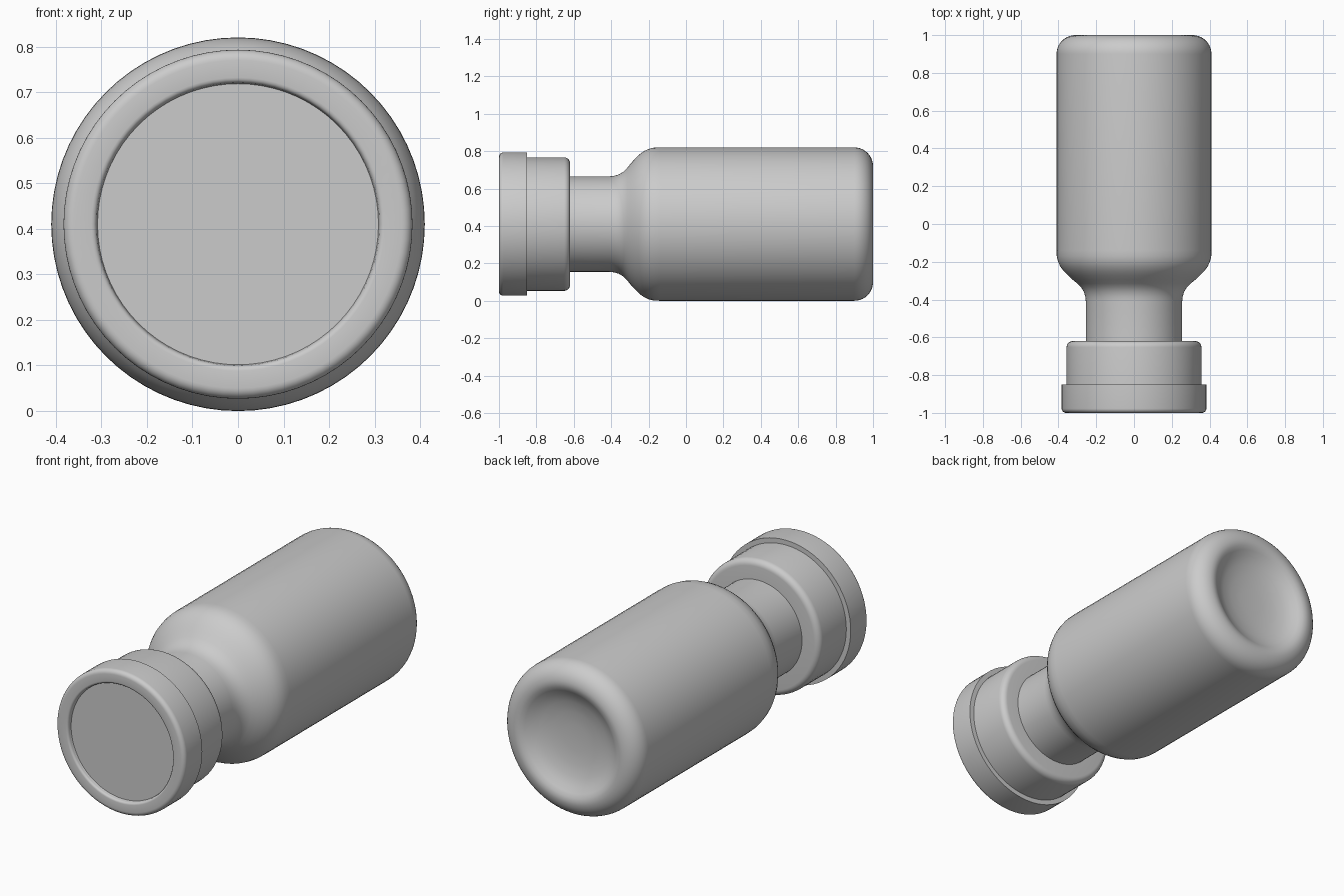
import bpy, bmesh, math

cube = bpy.data.objects.get("Cube")
if cube:
    bpy.data.objects.remove(cube, do_unlink=True)

AXIS_Z = 0.41   # height of the lying axis
SEGMENTS = 72

grey = bpy.data.materials.new("light_grey")
grey.use_nodes = True
colour = (0.6, 0.6, 0.6, 1.0)
grey.diffuse_color = colour
grey.node_tree.nodes["Principled BSDF"].inputs["Base Color"].default_value = colour


def arc(r, y, radius, start, end, steps=6):
    """Fillet points (radius from axis, y) around a centre, angles in degrees."""
    pts = []
    for i in range(steps + 1):
        a = math.radians(start + (end - start) * i / steps)
        pts.append((r + radius * math.cos(a), y + radius * math.sin(a)))
    return pts


def lathe(name, profile, angle=35):
    """Spin a closed (radius, y) profile around the lying axis."""
    bm = bmesh.new()
    verts = [bm.verts.new((r, y, 0)) for r, y in profile]
    edges = [bm.edges.new(p) for p in zip(verts, verts[1:])]
    bmesh.ops.spin(bm, geom=verts + edges, cent=(0, 0, 0), axis=(0, 1, 0),
                   angle=math.tau, steps=SEGMENTS, use_duplicate=False)
    bmesh.ops.remove_doubles(bm, verts=bm.verts[:], dist=0.0003)
    bmesh.ops.recalc_face_normals(bm, faces=bm.faces[:])
    mesh = bpy.data.meshes.new(name)
    bm.to_mesh(mesh)
    bm.free()
    mesh.materials.append(grey)
    obj = bpy.data.objects.new(name, mesh)
    obj.location.z = AXIS_Z
    bpy.context.collection.objects.link(obj)
    bpy.ops.object.select_all(action='DESELECT')
    obj.select_set(True)
    bpy.context.view_layer.objects.active = obj
    bpy.ops.object.shade_smooth_by_angle(angle=math.radians(angle))
    return obj


# Bottle: neck, curved shoulder, straight wall, rounded heel, dished base
neck = [(0, -0.7), (0.255, -0.7), (0.255, -0.41)]
shoulder = [(0.258, -0.385), (0.265, -0.36), (0.28, -0.335), (0.3, -0.315),
            (0.325, -0.295), (0.35, -0.272), (0.372, -0.25), (0.39, -0.225),
            (0.402, -0.2), (0.409, -0.17), (0.41, -0.14)]
heel = arc(0.31, 0.9, 0.1, 0, 90, 10)
dish = [(0.29, 0.996), (0.27, 0.985), (0.245, 0.968), (0.2, 0.95),
        (0.14, 0.937), (0.07, 0.931), (0, 0.93)]
lathe("bottle", neck + shoulder + heel + dish)

# Cap skirt, gripping the neck
lathe("cap_skirt", [(0, -0.9), (0.357, -0.9)]
      + arc(0.325, -0.652, 0.032, 0, 90) + [(0.2, -0.62), (0, -0.62)])

# Cap rim: wider ring with a rounded lip around the recessed face
lathe("cap_rim", [(0, -0.85), (0.383, -0.85)]
      + arc(0.36, -0.977, 0.023, 0, -90)
      + arc(0.322, -0.988, 0.012, -90, -180, 4)
      + [(0.308, -0.972), (0.3, -0.96), (0, -0.96)])

# Flat stopper face inside the rim
lathe("stopper_face", [(0, -0.9), (0.309, -0.9), (0.309, -0.975), (0, -0.975)])
